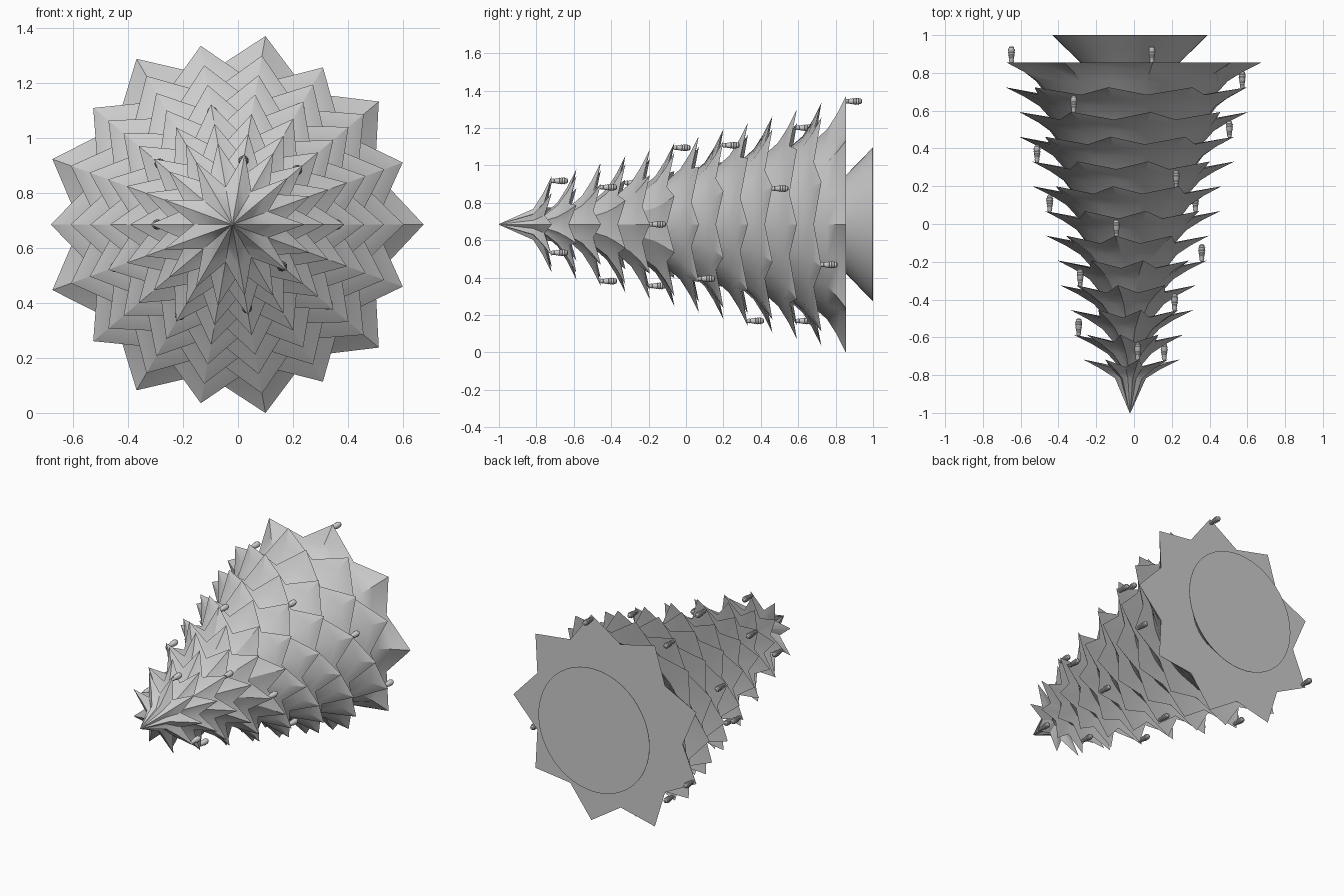
import bpy, math

if "Cube" in bpy.data.objects:
    bpy.data.objects.remove(bpy.data.objects["Cube"])

CX, CZ = -0.021, 0.685      # axis of the lying tree
TIERS, POINTS = 13, 9


def finish(name, verts, faces, angle=30):
    me = bpy.data.meshes.new(name)
    me.from_pydata(verts, [], faces)
    me.update()
    ob = bpy.data.objects.new(name, me)
    bpy.context.collection.objects.link(ob)
    bpy.ops.object.select_all(action='DESELECT')
    ob.select_set(True)
    bpy.context.view_layer.objects.active = ob
    bpy.ops.object.mode_set(mode='EDIT')
    bpy.ops.mesh.select_all(action='SELECT')
    bpy.ops.mesh.normals_make_consistent(inside=False)
    bpy.ops.object.mode_set(mode='OBJECT')
    bpy.ops.object.shade_smooth_by_angle(angle=math.radians(angle))
    return ob


def skin(name, rings, cap_start=False, cap_end=False, angle=30):
    n = len(rings[0])
    verts = [p for ring in rings for p in ring]
    faces = []
    for k in range(len(rings) - 1):
        for i in range(n):
            j = (i + 1) % n
            faces.append((k*n + i, k*n + j, (k+1)*n + j, (k+1)*n + i))
    if cap_start:
        faces.append(tuple(range(n)))
    if cap_end:
        faces.append(tuple((len(rings)-1)*n + i for i in range(n)))
    return finish(name, verts, faces, angle)


def polar(r, a, y, cx=CX, cz=CZ):
    return (cx + r*math.cos(a), y, cz + r*math.sin(a))


def tier_shape(i):
    t = i / (TIERS - 1)
    return -0.717 + 1.572*t, 0.264 + 0.432*t


# star-shaped branch tiers, alternating by half a point
for i in range(TIERS):
    y0, R = tier_shape(i)
    last = i == TIERS - 1
    turn = math.radians(20 * (i % 2))
    valley = 0 if last else -0.04
    # each row: (tip dy, tip inset, valley dy, valley inset)
    rows = [(-0.20, 0.27, -0.20, 0.275),
            (-0.10, 0.18, -0.10, 0.20),
            (-0.05, 0.10, valley - 0.03, 0.165),
            (0.0, 0.0, valley, 0.125 + 0.02*i/TIERS)]
    if last:
        rows.append((0.0, 0.45, 0.0, 0.45))
    else:
        rows.append((-0.05, 0.25, -0.05, 0.25))
    rings = []
    for k, row in enumerate(rows):
        ring = []
        for s in range(2*POINTS):
            dy, inset = row[:2] if s % 2 == 0 else row[2:]
            r, y = max(R - inset, 0.014), y0 + dy
            if i == 0 and k == 0:
                r, y = 0.002, -1.0
            ring.append(polar(r, turn + s*math.pi/POINTS, y))
        rings.append(ring)
    skin("branch_tier_%02d" % (i + 1), rings, cap_start=(i == 0), cap_end=last)

# flared trunk foot
foot = [(0.24, 0.83), (0.27, 0.862), (0.335, 0.925), (0.41, 0.998), (0.41, 1.0)]
skin("trunk_foot", [[polar(r, 2*math.pi*s/48, y) for s in range(48)]
                    for r, y in foot], True, True)

# ribbed cone ornaments hanging from branch tips: (tier, angle)
spots = [(0, 80), (0, 320), (1, 180), (2, 40), (2, 280), (3, 140), (4, 0),
         (4, 240), (5, 100), (6, 200), (6, 320), (7, 60), (8, 160), (8, 280),
         (9, 20), (10, 120), (10, 240), (11, 340), (12, 80), (12, 200)]
cone = [(0.006, -0.006), (0.011, 0.0), (0.013, 0.012), (0.011, 0.014),
        (0.015, 0.026), (0.013, 0.028), (0.018, 0.040), (0.015, 0.042),
        (0.019, 0.054), (0.016, 0.056), (0.019, 0.068), (0.015, 0.070),
        (0.014, 0.080), (0.007, 0.086)]
for n, (i, deg) in enumerate(spots):
    y0, R = tier_shape(i)
    c = polar(R - 0.028, math.radians(deg), y0)
    skin("cone_ornament_%02d" % (n + 1),
         [[polar(r, 2*math.pi*s/16, y0 + dy, c[0], c[2]) for s in range(16)]
          for r, dy in cone], True, True)
